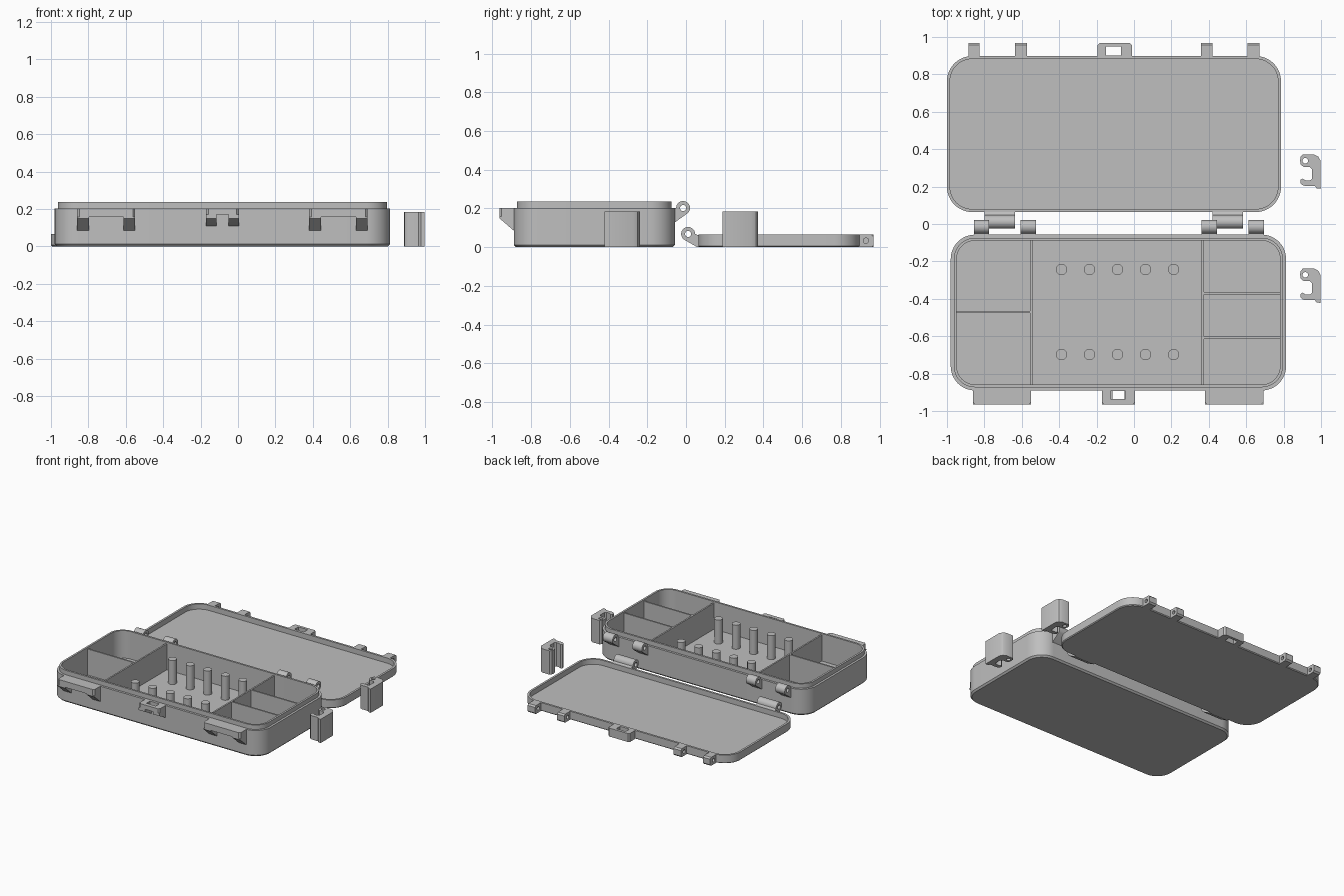
import bpy, bmesh, math
from mathutils import Matrix

if "Cube" in bpy.data.objects:
    bpy.data.objects.remove(bpy.data.objects["Cube"])

grey = bpy.data.materials.new("plain_grey")
grey.diffuse_color = (0.52, 0.52, 0.52, 1)
grey.use_nodes = True
grey.node_tree.nodes["Principled BSDF"].inputs["Base Color"].default_value = grey.diffuse_color


def finish(name, bm):
    bmesh.ops.remove_doubles(bm, verts=bm.verts, dist=0.0002)
    bmesh.ops.recalc_face_normals(bm, faces=bm.faces)
    me = bpy.data.meshes.new(name)
    bm.to_mesh(me)
    bm.free()
    me.materials.append(grey)
    ob = bpy.data.objects.new(name, me)
    bpy.context.collection.objects.link(ob)
    bpy.ops.object.select_all(action='DESELECT')
    ob.select_set(True)
    bpy.context.view_layer.objects.active = ob
    bpy.ops.object.shade_smooth_by_angle(angle=math.radians(30))
    return ob


def arc(cx, cy, r, a0, a1, n):
    angles = [math.radians(a0 + (a1 - a0) * i / n) for i in range(n + 1)]
    return [(cx + r * math.cos(a), cy + r * math.sin(a)) for a in angles]


def circle(cx, cy, r, n=24):
    return arc(cx, cy, r, 0, 360, n)[:-1]


def rect(x0, x1, y0, y1):
    return [(x0, y0), (x1, y0), (x1, y1), (x0, y1)]


def prism(name, loops, lo, hi, axis='Z'):
    """Extrude an outline (later loops are holes) from lo to hi along an axis."""
    cu = bpy.data.curves.new(name + "_profile", 'CURVE')
    cu.dimensions, cu.fill_mode, cu.extrude = '2D', 'BOTH', (hi - lo) / 2
    for pts in loops:
        sp = cu.splines.new('POLY')
        sp.points.add(len(pts) - 1)
        sp.use_cyclic_u = True
        for p, (u, v) in zip(sp.points, pts):
            p.co = (u, v, 0, 1)
    tmp = bpy.data.objects.new(name + "_profile", cu)
    bpy.context.collection.objects.link(tmp)
    dg = bpy.context.evaluated_depsgraph_get()
    me = bpy.data.meshes.new_from_object(tmp.evaluated_get(dg))
    bm = bmesh.new()
    bm.from_mesh(me)
    bpy.data.objects.remove(tmp)
    bpy.data.curves.remove(cu)
    bpy.data.meshes.remove(me)
    bm.transform(Matrix.Translation((0, 0, (lo + hi) / 2)))
    if axis == 'X':  # profile given as (y, z)
        bm.transform(Matrix(((0, 0, 1, 0), (1, 0, 0, 0), (0, 1, 0, 0), (0, 0, 0, 1))))
    return finish(name, bm)


def tray(name, x0, x1, y0, y1, radius, rings):
    """Rounded open tray lofted through (inset, z) rings, capped at both ends."""
    bm = bmesh.new()
    loops = []
    for inset, z in rings:
        pts, r = [], radius - inset
        for cx, cy, a in ((x1 - radius, y1 - radius, 0), (x0 + radius, y1 - radius, 90),
                          (x0 + radius, y0 + radius, 180), (x1 - radius, y0 + radius, 270)):
            pts += arc(cx, cy, r, a, a + 90, 12)
        loops.append([bm.verts.new((x, y, z)) for x, y in pts])
    for a, b in zip(loops, loops[1:]):
        for i in range(len(a)):
            j = (i + 1) % len(a)
            bm.faces.new((a[i], a[j], b[j], b[i]))
    bm.faces.new(loops[0][::-1])
    bm.faces.new(loops[-1])
    return finish(name, bm)


# Case body with stepped lip, and the shallow lid lying open behind it
tray("case_body", -0.98, 0.813, -0.89, -0.057, 0.13,
     [(0.012, 0), (0, 0.012), (0, 0.203), (0.017, 0.203), (0.017, 0.237),
      (0.032, 0.237), (0.032, 0.025)])
tray("lid", -1.0, 0.786, 0.064, 0.898, 0.135,
     [(0.006, 0), (0, 0.006), (0, 0.065), (0.016, 0.065), (0.016, 0.025)])

# Compartment dividers
for name, r in (("left_divider", (-0.556, -0.544, -0.87, -0.08)),
                ("right_divider", (0.362, 0.374, -0.87, -0.08)),
                ("left_cross_divider", (-0.955, -0.55, -0.476, -0.464)),
                ("right_back_cross_divider", (0.368, 0.79, -0.376, -0.364)),
                ("right_front_cross_divider", (0.368, 0.79, -0.614, -0.602))):
    prism(name, [rect(*r)], 0.02, 0.225)

# Two rows of round pegs
for row, y in (("back", -0.243), ("front", -0.698)):
    for i in range(5):
        prism(f"{row}_peg", [circle(-0.388 + 0.15 * i, y, 0.03)], 0.02, 0.21)


def front_tab(name, x0, x1, y0, y1, z0, z1, holes=()):
    """Flat tab with chamfered outer corners; y1 is the free edge."""
    c = 0.012
    s = 1 if y1 > y0 else -1
    prism(name, [[(x0, y0), (x1, y0), (x1, y1 - s * c), (x1 - c, y1),
                  (x0 + c, y1), (x0, y1 - s * c)], *holes], z0, z1)


# Latch brackets on the case front: a bar on two sloped legs
for x0, x1, leg, foot, bar in ((-0.86, -0.55, 0.063, 0.085, 0.157),
                               (0.38, 0.693, 0.063, 0.085, 0.157),
                               (-0.17, 0.005, 0.055, 0.11, 0.17)):
    holes = [rect(-0.125, -0.045, -0.935, -0.892)] if leg < 0.06 else []
    front_tab("latch_bar", x0, x1, -0.88, -0.965, bar, 0.203, holes)
    side = [(-0.88, bar), (-0.88, foot), (-0.89, foot), (-0.965, 0.15), (-0.965, bar)]
    for a in (x0, x1 - leg):
        prism("latch_leg", [side], a, a + leg, 'X')

# Lid tabs with pin holes, and the slotted lock tab
for x0, x1 in ((-0.885, -0.825), (-0.635, -0.572), (0.358, 0.42), (0.607, 0.67)):
    side = [(0.889, 0), (0.958, 0), (0.969, 0.011), (0.969, 0.054),
            (0.958, 0.065), (0.889, 0.065)]
    prism("lid_tab", [side, circle(0.93, 0.033, 0.014, 16)], x0, x1, 'X')
front_tab("lid_lock_tab", -0.195, -0.012, 0.888, 0.969, 0, 0.065,
          [rect(-0.15, -0.07, 0.902, 0.948)])

# Hinge knuckles on the case and the lid
case_knuckle = [(-0.068, 0.12)] + arc(-0.015, 0.202, 0.036, -42, 180, 20) + [(-0.068, 0.202)]
for x0, x1 in ((-0.855, -0.775), (-0.606, -0.525), (0.362, 0.443), (0.612, 0.694)):
    prism("case_hinge_knuckle", [case_knuckle, circle(-0.015, 0.202, 0.016, 16)], x0, x1, 'X')
lid_knuckle = arc(0.011, 0.068, 0.036, 0, 235, 20) + [(0.058, 0), (0.073, 0), (0.073, 0.058)]
for x0, x1 in ((-0.80, -0.636), (0.42, 0.584)):
    prism("lid_hinge_knuckle", [lid_knuckle, circle(0.011, 0.068, 0.016, 16)], x0, x1, 'X')

# Two loose hooked latches standing beside the case
hook = [(0.903, 0.372), (0.962, 0.372), (0.985, 0.36), (0.998, 0.337), (0.998, 0.188),
        (0.978, 0.19), (0.966, 0.203), (0.915, 0.203), (0.9, 0.208), (0.889, 0.219),
        (0.889, 0.235), (0.9, 0.243), (0.916, 0.234), (0.94, 0.232), (0.953, 0.243),
        (0.953, 0.292), (0.939, 0.306), (0.906, 0.306), (0.892, 0.317), (0.888, 0.338),
        (0.891, 0.359)]
for dy in (0, -0.61):
    prism("loose_latch", [[(x, y + dy) for x, y in hook],
                          circle(0.916, 0.338 + dy, 0.015, 16)], 0, 0.183)
